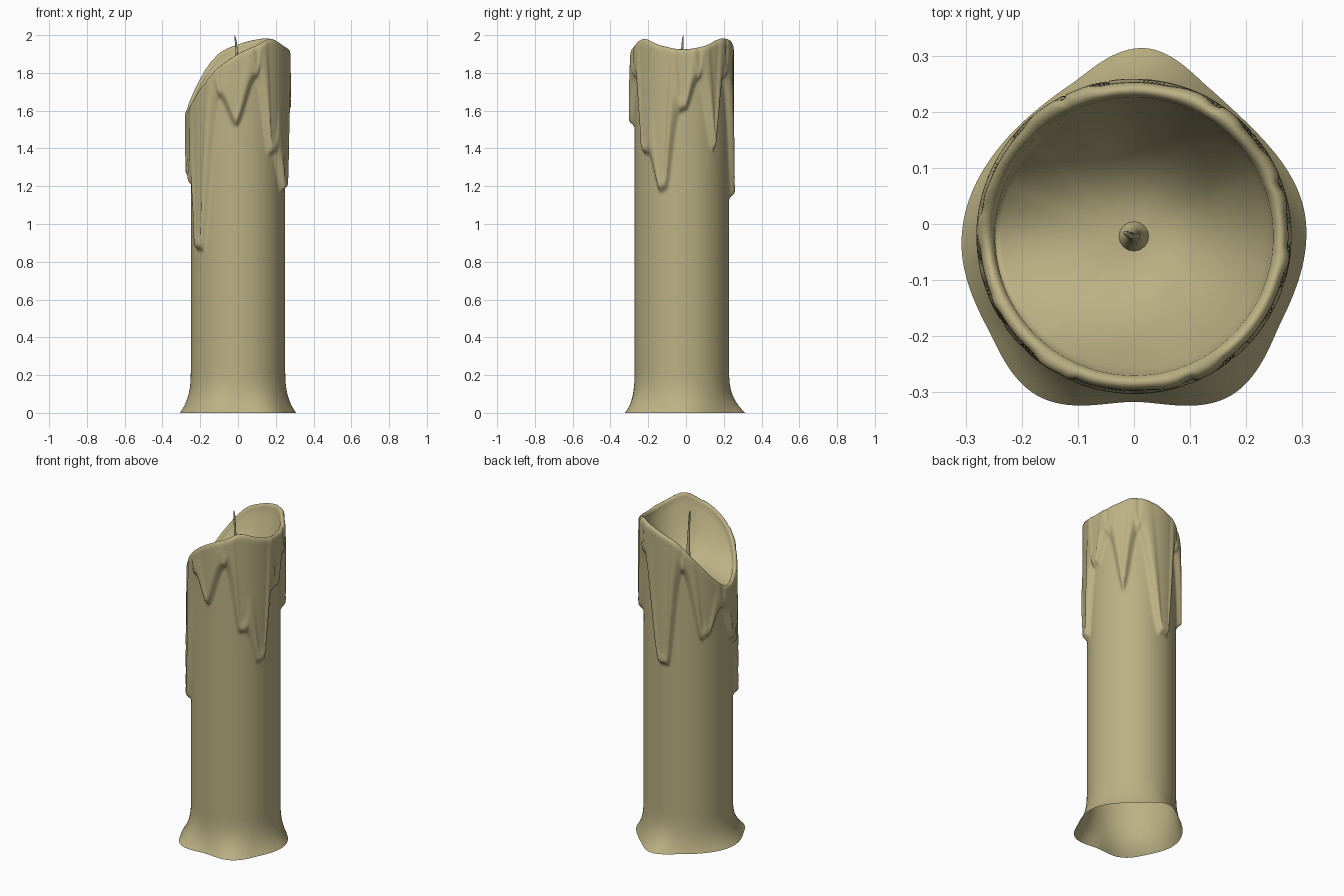
import bpy, math
from mathutils import Vector

if "Cube" in bpy.data.objects:
    bpy.data.objects.remove(bpy.data.objects["Cube"])

CY = -0.022            # candle axis is slightly in front of the origin
N, ROWS = 240, 170     # segments around, rows up the body
R, FILM = 0.25, 0.025  # shaft radius, melted wax thickness
FLOOR = 1.63           # middle of the melted pool

# angle (degrees from +x) : value
RIM = [(0, 1.925), (25, 1.94), (50, 1.98), (70, 1.975), (90, 1.95), (113, 1.90), (137, 1.78),
       (160, 1.66), (180, 1.60), (200, 1.63), (229, 1.745), (247, 1.83), (270, 1.90),
       (292, 1.945), (310, 1.98), (335, 1.945)]
FOOT = [(8, .307), (42, .286), (62, .295), (87, .336), (113, .293), (138, .285), (180, .307),
        (212, .308), (239, .332), (270, .295), (301, .332), (330, .303)]
DRIPS = [(-3, 1.59), (4, 1.60), (20, 1.76), (40, 1.39), (58, 1.77), (88, 1.14), (99, 1.14),
         (117, 1.72), (142, 1.30), (150, 1.32), (170, 1.47), (190, 1.24), (200, 1.2),
         (214, 0.86), (224, 0.86), (247, 1.67), (268, 1.52), (292, 1.77), (310, 1.37),
         (316, 1.37), (334, 1.17), (341, 1.18)]


def segment(table, deg):
    """Find the periodic table interval holding deg."""
    n = len(table)
    d = (deg - table[0][0]) % 360 + table[0][0]
    i = max(k for k in range(n) if table[k][0] <= d + 1e-6)
    a0 = table[i][0]
    a1 = table[i + 1][0] if i + 1 < n else table[0][0] + 360
    return i, (d - a0) / (a1 - a0)


def curve(table, deg):
    i, t = segment(table, deg)
    p0, p1, p2, p3 = (table[(i + k) % len(table)][1] for k in (-1, 0, 1, 2))
    return 0.5 * (2 * p1 + (p2 - p0) * t + (2 * p0 - 5 * p1 + 4 * p2 - p3) * t * t
                  + (3 * p1 - p0 - 3 * p2 + p3) * t ** 3)


def smooth(t):
    t = min(1, max(0, t))
    return t * t * (3 - 2 * t)


def drip_edge(deg):
    i, t = segment(DRIPS, deg)
    a, b = DRIPS[i][1], DRIPS[(i + 1) % len(DRIPS)][1]
    return a + (b - a) * smooth(t)


def column(deg):
    """(radius, z) profile from the foot, over the lip, to the pool."""
    rim, foot, edge = curve(RIM, deg), curve(FOOT, deg), drip_edge(deg)
    slope = (drip_edge(deg + 1) - drip_edge(deg - 1)) / (2 * math.radians(1) * R)
    top = rim - 0.03
    pts = []
    for k in range(ROWS + 1):
        z = top * k / ROWS
        d = (z - edge) / math.sqrt(1 + slope * slope)
        film = FILM * smooth((d + 0.008) / 0.035)
        film += 0.006 * math.exp(-((d - 0.04) / 0.03) ** 2)   # fuller bead at the drip edge
        flare = (foot - R) * max(0, 1 - z / 0.24) ** 3
        pts.append((R + film + flare, z))
    # rounded lip
    r_out = pts[-1][0]
    r_in = 0.247
    mid, half = (r_out + r_in) / 2, (r_out - r_in) / 2
    for k in range(1, 9):
        a = math.pi * k / 8
        pts.append((mid + half * math.cos(a), top + 0.03 * math.sin(a)))
    # bowl of the pool
    for k in range(1, 24):
        s = 1 - k / 24
        pts.append((r_in * s, FLOOR + (top - FLOOR) * s ** 2.6))
    return pts


def lathe(name, columns, center, tip):
    """Join profile columns into a surface of revolution closed by a tip point."""
    n, m = len(columns), len(columns[0])
    verts = []
    for i, col in enumerate(columns):
        a = 2 * math.pi * i / n
        verts += [(center[0] + r * math.cos(a), center[1] + r * math.sin(a), z) for r, z in col]
    faces = []
    for i in range(n):
        j = (i + 1) % n
        faces += [(i * m + k, j * m + k, j * m + k + 1, i * m + k + 1) for k in range(m - 1)]
        faces.append((i * m + m - 1, j * m + m - 1, n * m))
    verts.append(tip)
    return add_mesh(name, verts, faces)


def add_mesh(name, verts, faces):
    me = bpy.data.meshes.new(name)
    me.from_pydata(verts, [], faces)
    me.shade_smooth()
    ob = bpy.data.objects.new(name, me)
    bpy.context.collection.objects.link(ob)
    me.materials.append(wax)
    return ob


wax = bpy.data.materials.new("wax")
wax.diffuse_color = (0.50, 0.44, 0.23, 1)
wax.use_nodes = True
wax.node_tree.nodes["Principled BSDF"].inputs["Base Color"].default_value = wax.diffuse_color

# candle body: foot, shaft, drips, lip and pool, open underneath
lathe("candle_body", [column(360 * i / N) for i in range(N)], (0, CY), (0, CY, FLOOR))

# wick: flared at the pool, thin and leaning at the tip
path = [(0, CY, FLOOR - 0.01, .032), (0, CY, FLOOR + 0.015, .019), (0, CY, 1.68, .014),
        (0, CY, 1.76, .010), (-.003, CY, 1.84, .007), (-.007, CY + .001, 1.91, .006),
        (-.011, CY + .004, 1.96, .005), (-.015, CY + .006, 1.985, .004)]
S = 16
verts, faces = [], []
for x, y, z, r in path:
    verts += [(x + r * math.cos(2 * math.pi * k / S), y + r * math.sin(2 * math.pi * k / S), z)
              for k in range(S)]
for i in range(len(path) - 1):
    for k in range(S):
        j = (k + 1) % S
        faces.append((i * S + k, i * S + j, (i + 1) * S + j, (i + 1) * S + k))
last = (len(path) - 1) * S
verts.append((-.018, CY + .007, 2.0))
faces += [(last + k, last + (k + 1) % S, len(verts) - 1) for k in range(S)]
add_mesh("wick", verts, faces)
